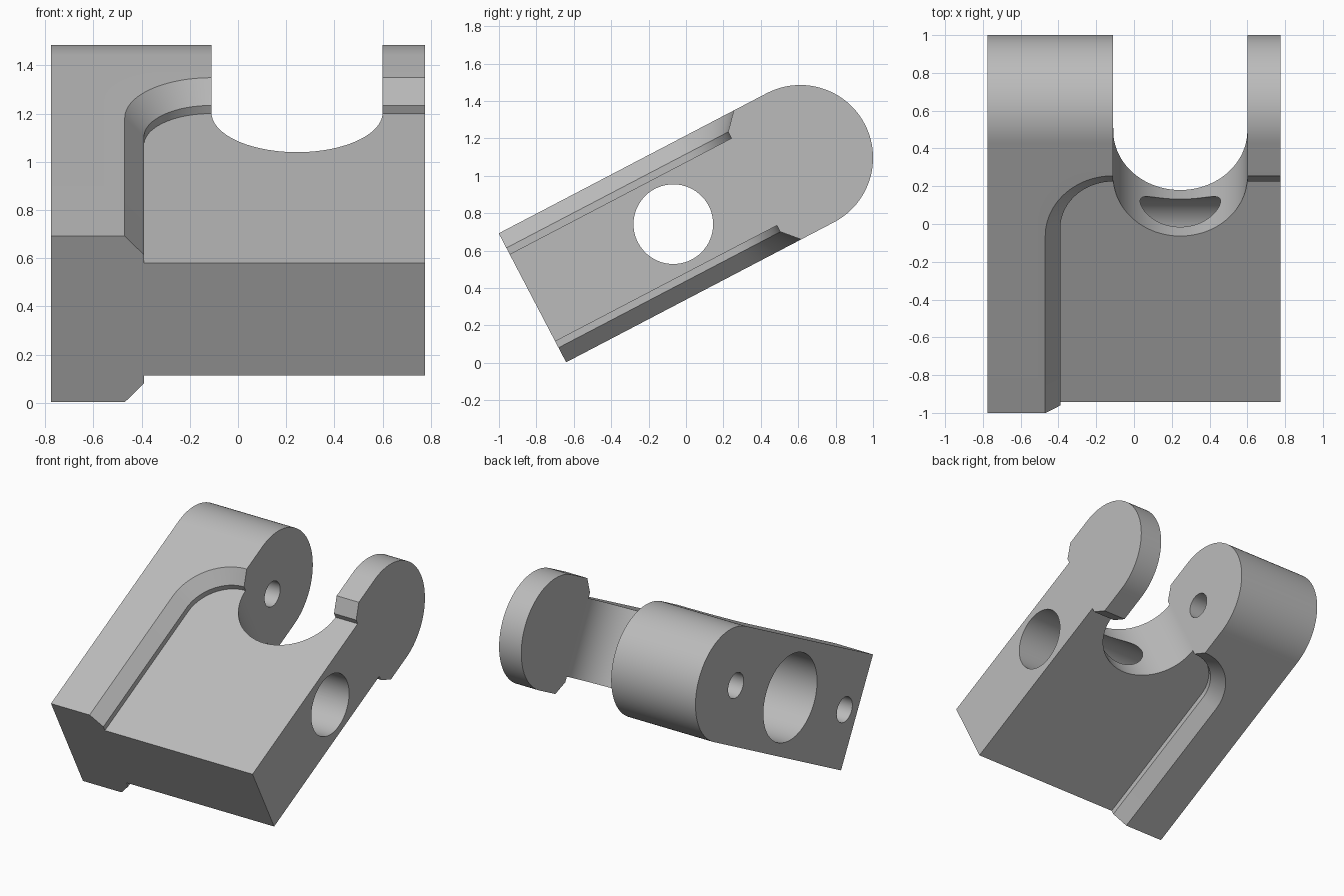
import bpy, bmesh, math
from mathutils import Matrix

if "Cube" in bpy.data.objects:
    bpy.data.objects.remove(bpy.data.objects["Cube"])

TILT = math.radians(27.6)
R = 0.389            # half thickness and nose radius
LENGTH = 1.616       # nose centre to square end
HALF_W = 0.775
FLOOR = 0.263        # half thickness of the thin plate
LEDGE = 0.301        # where the recess wall turns into a chamfer
CHAMFER = 0.08
SLOT_X, SLOT_R, SLOT_Y = 0.245, 0.355, -0.269


def arc(cx, cy, r, a0, a1, n):
    angles = [math.radians(a0 + (a1 - a0) * i / n) for i in range(n + 1)]
    return [(cx + r * math.cos(a), cy + r * math.sin(a)) for a in angles]


def loft(name, rings):
    """Solid from matching closed rings, capped at both ends."""
    bm = bmesh.new()
    loops = [[bm.verts.new(p) for p in ring] for ring in rings]
    for a, b in zip(loops, loops[1:]):
        for i in range(len(a)):
            j = (i + 1) % len(a)
            bm.faces.new((a[i], a[j], b[j], b[i]))
    bm.faces.new(loops[0][::-1])
    bm.faces.new(loops[-1])
    bmesh.ops.recalc_face_normals(bm, faces=bm.faces)
    mesh = bpy.data.meshes.new(name)
    bm.to_mesh(mesh)
    bm.free()
    obj = bpy.data.objects.new(name, mesh)
    bpy.context.collection.objects.link(obj)
    return obj


def along_x(name, profile, x0, x1):
    return loft(name, [[(x, y, z) for y, z in profile] for x in (x0, x1)])


def bore(name, y, r, x0, x1, n=64):
    return along_x(name, arc(y, 0, r, 0, 360, n)[:-1], x0, x1)


def recess(side):
    """Rounded-corner pocket with a chamfered rim, above or below."""
    top = R + 0.05
    slope = CHAMFER / (R - LEDGE)
    rings = []
    for z, grow in ((FLOOR, 0), (LEDGE, 0), (top, (top - LEDGE) * slope)):
        r = 0.28 + grow
        outline = [(1, -2), (1, -0.558 + r)]
        outline += arc(-0.11, -0.558, r, 90, 180, 24)
        outline += [(-0.11 - r, -2)]
        rings.append([(x, y, side * z) for x, y in outline])
    return loft("recess_cutter", rings)


# Body: a bar with a rounded nose
body = along_x("hinge_block", [(-LENGTH, R), (-LENGTH, -R)] + arc(0, 0, R, -90, 90, 72),
               -HALF_W, HALF_W)

# Slot between the two arms
slot = [(SLOT_X + SLOT_R, 1), (SLOT_X - SLOT_R, 1)] + arc(SLOT_X, SLOT_Y, SLOT_R, 180, 360, 64)
cutters = [
    recess(1), recess(-1),
    loft("slot_cutter", [[(x, y, z) for x, y in slot] for z in (-1, 1)]),
    bore("cross_bore", -0.766, 0.213, -1, 1),
    bore("counterbore", -0.766, 0.303, -1, -0.398),
    bore("pivot_hole", -0.075, 0.088, -1, 0.1, 40),
    bore("end_hole", -1.457, 0.088, -1, -0.39, 40),
]

bpy.context.view_layer.objects.active = body
for cutter in cutters:
    mod = body.modifiers.new(cutter.name, "BOOLEAN")
    mod.operation = "DIFFERENCE"
    mod.solver = "EXACT"
    mod.object = cutter
    bpy.ops.object.modifier_apply(modifier=mod.name)
    bpy.data.objects.remove(cutter)

# Tilt into place
body.data.transform(Matrix.Translation((0, 0.611, 1.096)) @ Matrix.Rotation(TILT, 4, "X"))

# Grey finish
grey = bpy.data.materials.new("plain_grey")
grey.use_nodes = True
colour = (0.5, 0.5, 0.5, 1)
grey.diffuse_color = colour
grey.node_tree.nodes["Principled BSDF"].inputs["Base Color"].default_value = colour
body.data.materials.clear()
body.data.materials.append(grey)

bpy.ops.object.select_all(action="DESELECT")
body.select_set(True)
bpy.ops.object.shade_smooth_by_angle(angle=math.radians(25))
